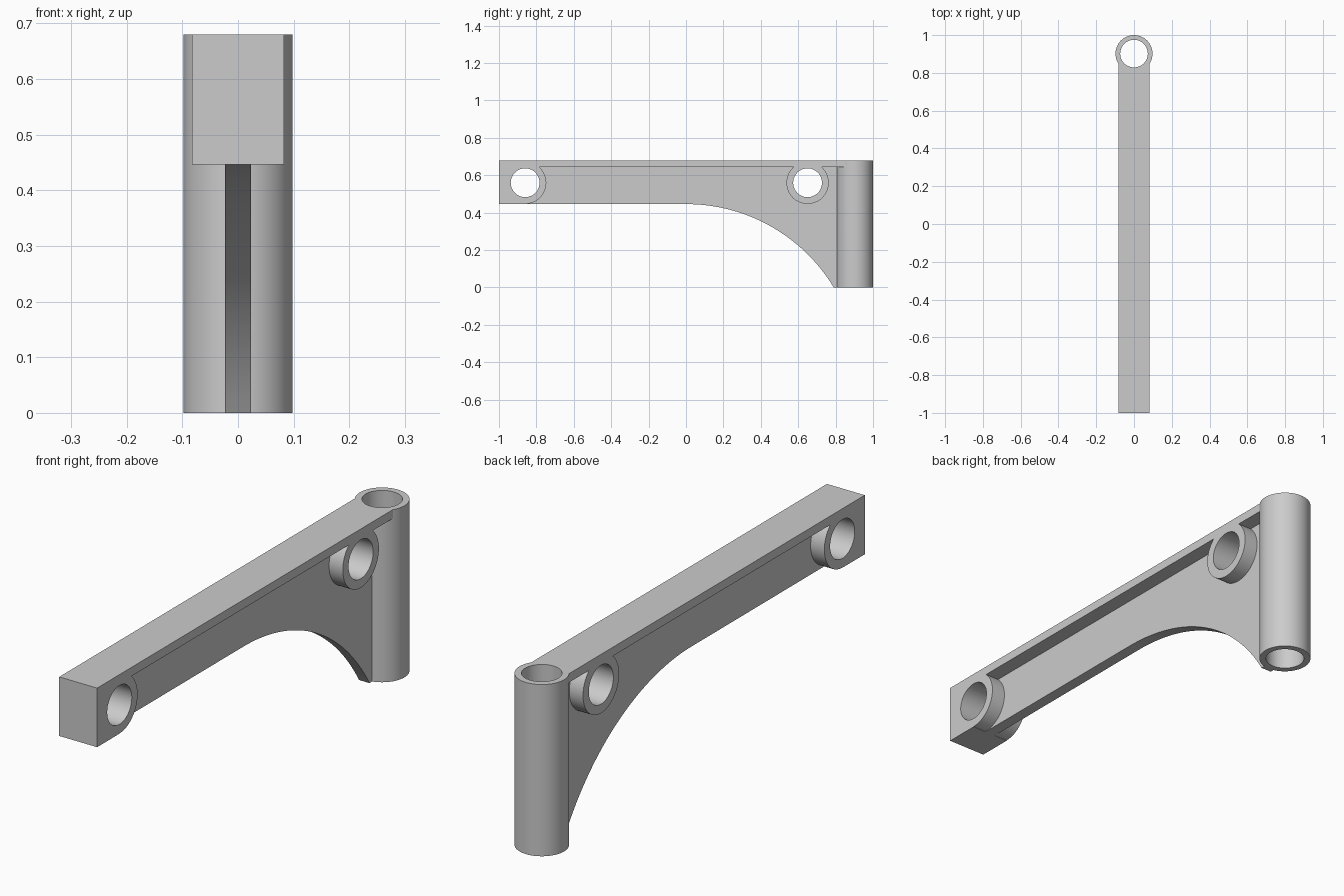
import bpy, bmesh, math
from mathutils import Matrix

if "Cube" in bpy.data.objects:
    bpy.data.objects.remove(bpy.data.objects["Cube"])

TOP, UNDER = 0.68, 0.446        # bar top and underside
HALF, WEB = 0.083, 0.023        # half widths of bar and web
POST_Y, POST_R, BORE_R = 0.902, 0.098, 0.073
BOSS_Z, BOSS_R, HOLE_R = 0.56, 0.113, 0.077
BOSSES = {"front": -0.86, "rear": 0.65}

metal = bpy.data.materials.new("plain_grey")
metal.use_nodes = True
grey = (0.6, 0.6, 0.6, 1)
metal.diffuse_color = grey
metal.node_tree.nodes["Principled BSDF"].inputs["Base Color"].default_value = grey


def finish(name, bm):
    bmesh.ops.recalc_face_normals(bm, faces=bm.faces)
    mesh = bpy.data.meshes.new(name)
    bm.to_mesh(mesh)
    bm.free()
    mesh.materials.append(metal)
    obj = bpy.data.objects.new(name, mesh)
    bpy.context.collection.objects.link(obj)
    return obj


def slab(name, profile, half):
    """Side profile of (y, z) points, extruded across x."""
    bm = bmesh.new()
    face = bm.faces.new([bm.verts.new((-half, y, z)) for y, z in profile])
    ext = bmesh.ops.extrude_face_region(bm, geom=[face])["geom"]
    bmesh.ops.translate(bm, vec=(2 * half, 0, 0),
                        verts=[v for v in ext if isinstance(v, bmesh.types.BMVert)])
    return finish(name, bm)


def box(name, y0, y1, z0, z1):
    return slab(name, [(y0, z0), (y1, z0), (y1, z1), (y0, z1)], HALF)


def cylinder(name, radius, depth, y, z, across):
    bm = bmesh.new()
    turn = Matrix.Rotation(math.pi / 2, 4, "Y") if across else Matrix()
    bmesh.ops.create_cone(bm, cap_ends=True, segments=64, radius1=radius, radius2=radius,
                          depth=depth, matrix=Matrix.Translation((0, y, z)) @ turn)
    return finish(name, bm)


def combine(target, tool, operation):
    mod = target.modifiers.new(operation.lower(), "BOOLEAN")
    mod.operation, mod.solver, mod.object = operation, "EXACT", tool
    bpy.context.view_layer.objects.active = target
    bpy.ops.object.modifier_apply(modifier=mod.name)
    bpy.data.objects.remove(tool)


# Thin web with an arched underside running down to the foot of the post
foot = 0.79
arc_r = (foot ** 2 + UNDER ** 2) / (2 * UNDER)
sweep = math.asin(foot / arc_r)
arch = [(arc_r * math.sin(sweep * i / 32), UNDER - arc_r + arc_r * math.cos(sweep * i / 32))
        for i in range(32)]
web = [(-0.95, UNDER)] + arch + [(foot, 0), (POST_Y, 0), (POST_Y, TOP - 0.01), (-0.95, TOP - 0.01)]
bracket = slab("support_bracket", web, WEB)

# Wide top flange, solid end block, round bosses and upright post
parts = [box("top_flange", -0.95, POST_Y, 0.645, TOP),
         box("end_block", -1, BOSSES["front"], UNDER, TOP)]
parts += [cylinder(side + "_boss", BOSS_R, 2 * HALF, y, BOSS_Z, True) for side, y in BOSSES.items()]
parts.append(cylinder("post", POST_R, TOP, POST_Y, TOP / 2, False))
for part in parts:
    combine(bracket, part, "UNION")

# Holes through the bosses and down the post
holes = [cylinder(side + "_hole", HOLE_R, 1, y, BOSS_Z, True) for side, y in BOSSES.items()]
holes.append(cylinder("post_bore", BORE_R, 2, POST_Y, TOP / 2, False))
for hole in holes:
    combine(bracket, hole, "DIFFERENCE")

# Smooth the round surfaces, keep the edges sharp
bpy.ops.object.select_all(action="DESELECT")
bracket.select_set(True)
bpy.context.view_layer.objects.active = bracket
bpy.ops.object.shade_smooth_by_angle(angle=math.radians(30))
